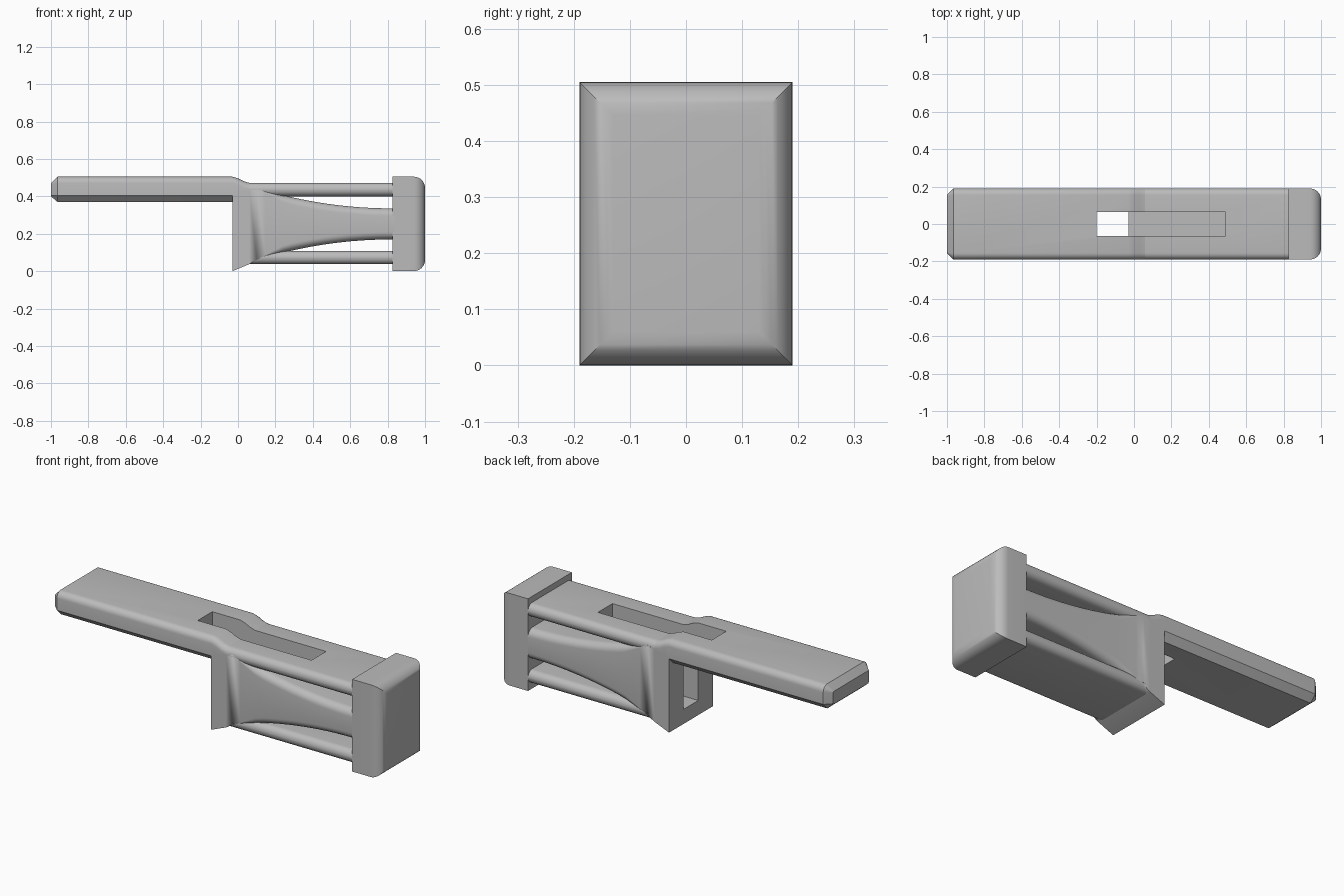
import bpy, bmesh, math

default = bpy.data.objects.get("Cube")
if default:
    bpy.data.objects.remove(default, do_unlink=True)

HALF_W = 0.19    # half width of every part
MID = 0.2525     # mid height
ROUND = 0.035    # edge rounding
STEPS = 6

grey = bpy.data.materials.new("plain grey")
grey.use_nodes = True
grey.diffuse_color = (0.5, 0.5, 0.5, 1)
grey.node_tree.nodes["Principled BSDF"].inputs["Base Color"].default_value = (0.5, 0.5, 0.5, 1)


def finish(bm, name, smooth=True):
    bmesh.ops.recalc_face_normals(bm, faces=bm.faces)
    mesh = bpy.data.meshes.new(name)
    bm.to_mesh(mesh)
    bm.free()
    mesh.materials.append(grey)
    obj = bpy.data.objects.new(name, mesh)
    bpy.context.collection.objects.link(obj)
    if smooth:
        bpy.ops.object.select_all(action='DESELECT')
        obj.select_set(True)
        bpy.context.view_layer.objects.active = obj
        bpy.ops.object.shade_smooth_by_angle(angle=math.radians(28))
    return obj


def section(hw, z0, z1, top_r, low_r, chamfer):
    """Right half of a cross-section from bottom to top, then mirrored."""
    half = []
    for i in range(STEPS + 1):
        t = i / STEPS
        a = t * math.pi / 2
        u, v = (t, 1 - t) if chamfer else (math.sin(a), 1 - (1 - math.cos(a)))
        half.append((hw - low_r * (1 - u), z0 + low_r * (1 - v)))
    for i in range(STEPS + 1):
        a = i / STEPS * math.pi / 2
        half.append((hw - top_r * (1 - math.cos(a)), z1 - top_r * (1 - math.sin(a))))
    return half + [(-y, z) for y, z in reversed(half)]


def loft(name, stations, chamfer=False):
    """Each station: x, half width, bottom, top, top rounding, bottom rounding."""
    bm = bmesh.new()
    rings = [[bm.verts.new((s[0], y, z)) for y, z in section(*s[1:], chamfer)] for s in stations]
    for a, b in zip(rings, rings[1:]):
        for i in range(len(a)):
            j = (i + 1) % len(a)
            bm.faces.new((a[i], a[j], b[j], b[i]))
    bm.faces.new(rings[0])
    bm.faces.new(rings[-1])
    bmesh.ops.remove_doubles(bm, verts=bm.verts, dist=1e-5)
    return finish(bm, name)


def box(bm, x0, x1, hw, z0, z1):
    verts = bmesh.ops.create_cube(bm, size=1)["verts"]
    bmesh.ops.scale(bm, vec=(x1 - x0, 2 * hw, z1 - z0), verts=verts)
    bmesh.ops.translate(bm, vec=((x0 + x1) / 2, 0, (z0 + z1) / 2), verts=verts)


# Long handle with chamfered tip, stepping down into the upper rail
handle = loft("handle", [
    (-1, HALF_W - ROUND, 0.40, 0.47, 0.005, 0.005),
    (-0.965, HALF_W, 0.37, 0.505, ROUND, ROUND),
    (-0.03, HALF_W, 0.37, 0.505, ROUND, ROUND),
    (0.0, HALF_W, 0.38, 0.496, ROUND, ROUND),
    (0.03, HALF_W, 0.39, 0.481, ROUND, ROUND),
    (0.06, HALF_W, 0.40, 0.472, ROUND, ROUND)], chamfer=True)
upper_rail = loft("upper_rail", [
    (x, HALF_W, 0.40, 0.472, ROUND, ROUND) for x in (0.06, 0.84)])
lower_rail = loft("lower_rail", [
    (x, HALF_W, 0.037, 0.108, ROUND, ROUND) for x in (0.05, 0.84)])

# Central body: square shoulder tapering along a curve to a narrow neck
stations = [(-0.03, HALF_W, 0, 0.465, 0, 0), (0.06, HALF_W, 0.037, 0.435, 0, 0)]
for i in range(17):
    x = 0.1 + 0.74 * i / 16
    h = 0.083 + 0.21 * (0.82 - x) ** 2
    r = min(1, (x - 0.1) / 0.15) * 0.04
    stations.append((x, HALF_W, MID - h, MID + h, r, r))
body = loft("tapered_body", stations)

# End cap with four rounded outer edges
bm = bmesh.new()
box(bm, 0.825, 1, HALF_W, 0, 0.505)
outer = [e for e in bm.edges if all(v.co.x > 0.99 for v in e.verts)]
bmesh.ops.bevel(bm, geom=outer, offset=0.06, segments=8, profile=0.5, affect='EDGES')
finish(bm, "end_cap")

# Slot: open through the handle, a deep pocket in the body
bm = bmesh.new()
box(bm, -0.2, 0.49, 0.063, 0.08, 0.6)
cutter = finish(bm, "slot_cutter", smooth=False)
cutter.hide_render = True
cutter.hide_viewport = True
cutter.display_type = 'WIRE'
for part in (handle, upper_rail, lower_rail, body):
    cut = part.modifiers.new("slot", 'BOOLEAN')
    cut.operation = 'DIFFERENCE'
    cut.solver = 'EXACT'
    cut.object = cutter
